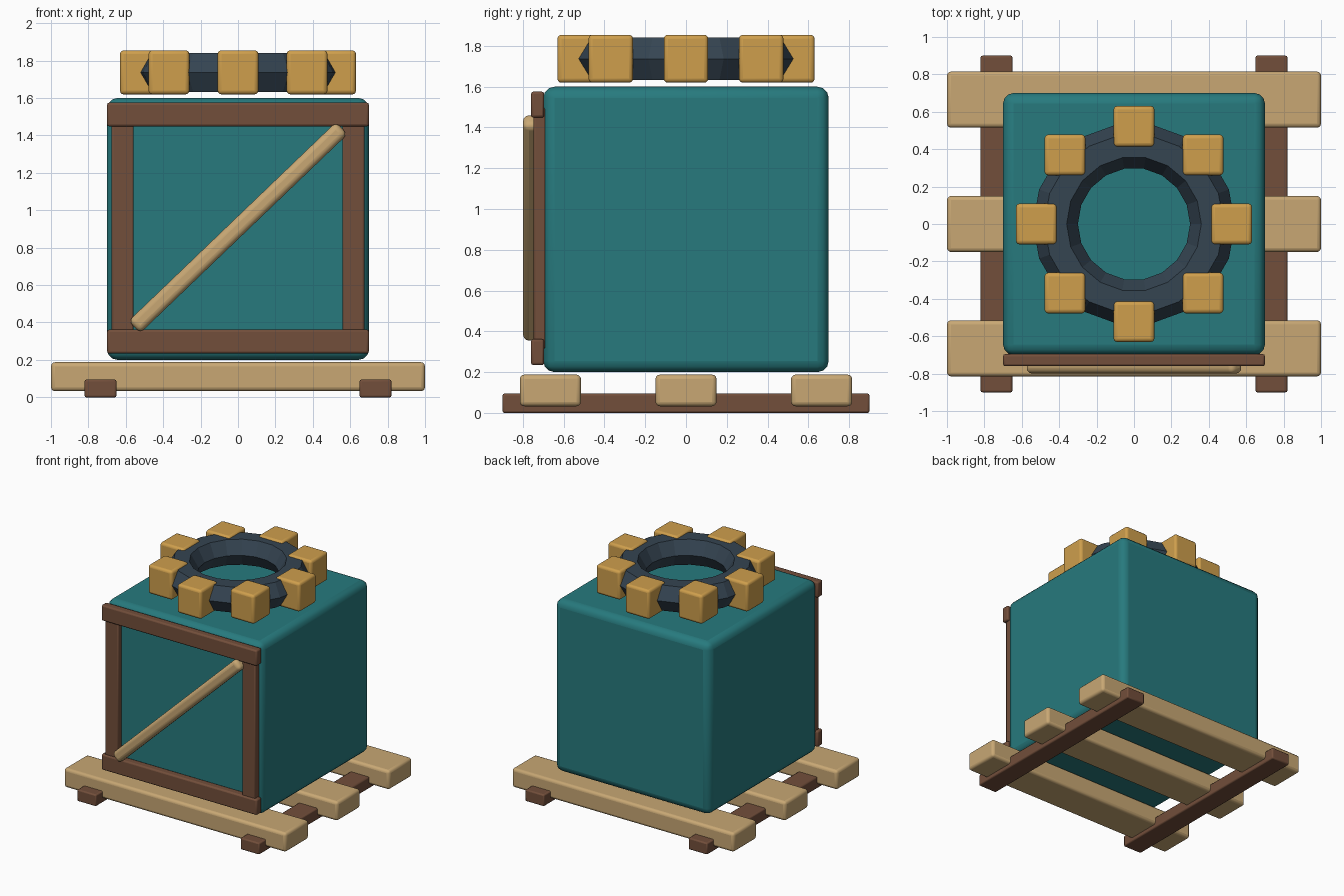
import bpy, math
from math import radians

if "Cube" in bpy.data.objects:
    bpy.data.objects.remove(bpy.data.objects["Cube"])


def material(name, color):
    m = bpy.data.materials.new(name)
    m.diffuse_color = (*color, 1)
    m.use_nodes = True
    m.node_tree.nodes["Principled BSDF"].inputs["Base Color"].default_value = m.diffuse_color
    return m


TEAL = material("teal", (0.020, 0.195, 0.208))
TAN = material("tan wood", (0.58, 0.39, 0.175))
BROWN = material("brown wood", (0.17, 0.077, 0.043))
GOLD = material("gold", (0.62, 0.345, 0.073))
SLATE = material("dark slate", (0.035, 0.058, 0.083))


def box(name, center, size, mat, bevel, segments=3, rot=(0, 0, 0)):
    bpy.ops.mesh.primitive_cube_add(size=1, location=center)
    ob = bpy.context.object
    ob.name = name
    ob.scale = size
    bpy.ops.object.transform_apply(location=False, rotation=False, scale=True)
    ob.rotation_euler = rot
    mod = ob.modifiers.new("rounded_edges", "BEVEL")
    mod.width = bevel
    mod.segments = segments
    ob.data.materials.append(mat)
    bpy.ops.object.shade_smooth_by_angle(angle=radians(35))
    return ob


# Pallet: two runners under three slats
for side, x in (("left", -0.735), ("right", 0.735)):
    box(f"pallet_runner_{side}", (x, 0, 0.047), (0.17, 1.8, 0.095), BROWN, 0.01, 2)
for side, y in (("front", -0.665), ("middle", 0), ("back", 0.665)):
    box(f"pallet_slat_{side}", (0, y, 0.11), (2.0, 0.30, 0.155), TAN, 0.022)

# Crate body
box("crate_body", (0, 0, 0.90), (1.4, 1.4, 1.4), TEAL, 0.055)

# Front frame: rails, posts and diagonal brace
for level, z in (("bottom", 0.298), ("top", 1.512)):
    box(f"frame_rail_{level}", (0, -0.728, z), (1.4, 0.065, 0.128), BROWN, 0.012, 2)
for side, x in (("left", -0.617), ("right", 0.617)):
    box(f"frame_post_{side}", (x, -0.717, 0.905), (0.118, 0.06, 1.18), BROWN, 0.01, 2)
box("diagonal_brace", (0, -0.755, 0.907), (1.537, 0.09, 0.09), TAN, 0.03, 4,
    (0, -radians(43.8), 0))

# Gear ring on top, hexagonal cross-section
GEAR_Z = 1.737
bpy.ops.mesh.primitive_torus_add(major_segments=18, minor_segments=6,
                                 major_radius=0.42, minor_radius=0.12,
                                 location=(0, 0, GEAR_Z))
ring = bpy.context.object
ring.name = "gear_ring"
ring.data.materials.append(SLATE)
bpy.ops.object.shade_flat()

# Gear teeth, all square to the axes
for i in range(8):
    a = i * math.pi / 4
    box(f"gear_tooth_{i + 1}", (0.522 * math.cos(a), 0.522 * math.sin(a), GEAR_Z),
        (0.218, 0.218, 0.235), GOLD, 0.02)
